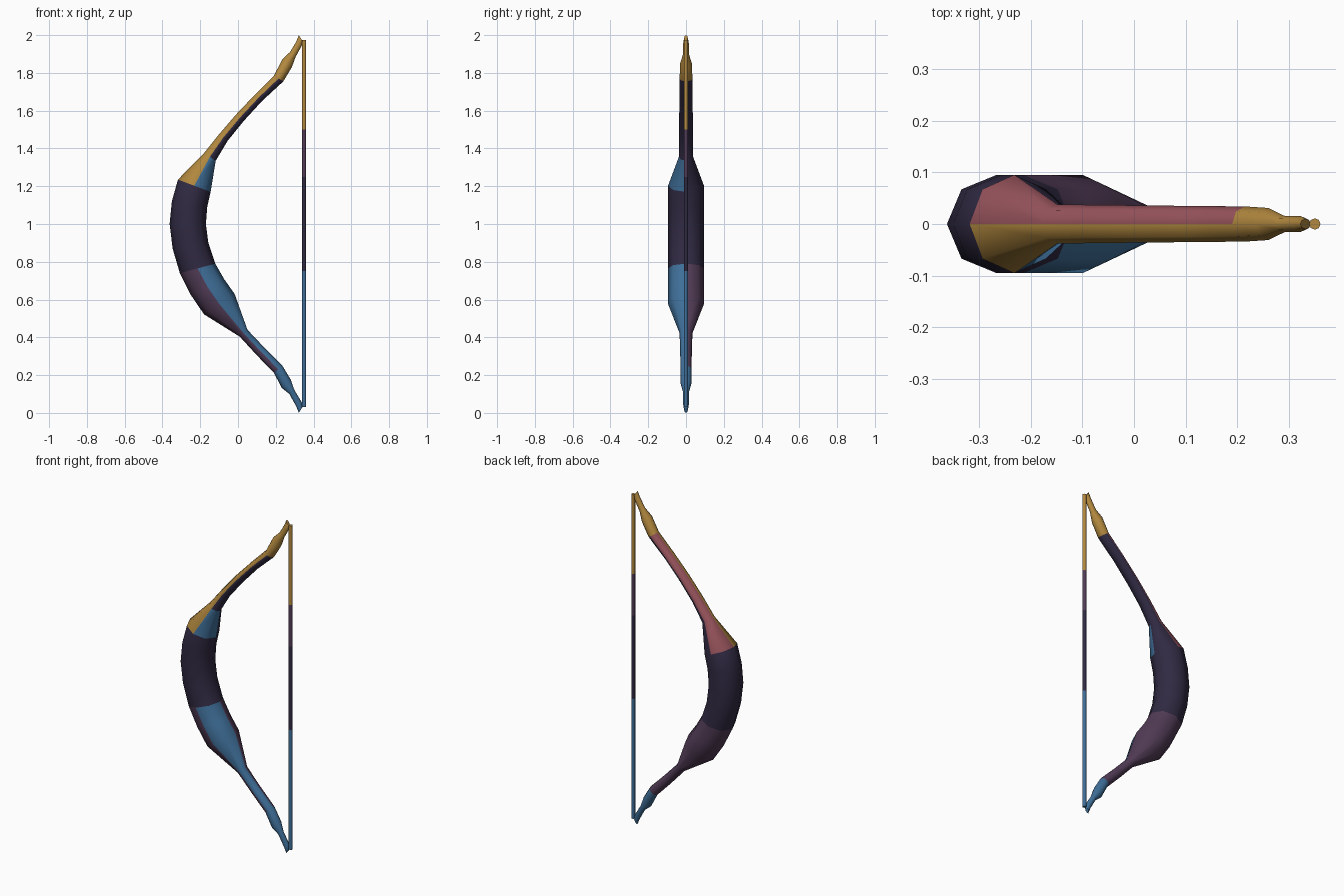
import bpy, bmesh, math
from mathutils import Vector

if "Cube" in bpy.data.objects:
    bpy.data.objects.remove(bpy.data.objects["Cube"])

# Shared palette
def material(name, rgb):
    m = bpy.data.materials.new(name)
    m.diffuse_color = (*rgb, 1)
    m.use_nodes = True
    m.node_tree.nodes["Principled BSDF"].inputs["Base Color"].default_value = m.diffuse_color
    return m

GOLD, RED, DARK, PLUM, BLUE = range(5)
palette = [material("gold", (0.45, 0.25, 0.05)), material("red", (0.32, 0.09, 0.11)),
           material("dark_purple", (0.03, 0.023, 0.055)), material("plum", (0.085, 0.045, 0.095)),
           material("blue", (0.05, 0.16, 0.32))]

SIDES = 8

def sweep(name, sections, colours):
    """Skin octagonal rings; section = outer x,z, inner x,z, half width in y."""
    bm = bmesh.new()
    rings = []
    for ox, oz, ix, iz, w in sections:
        outer, inner = Vector((ox, 0, oz)), Vector((ix, 0, iz))
        mid, half = (outer + inner) / 2, (outer - inner) / 2
        ring = []
        for k in range(SIDES):
            a = math.tau * k / SIDES
            ring.append(bm.verts.new(mid + half * math.cos(a) + Vector((0, w * math.sin(a), 0))))
        rings.append(ring)
    for i, (a, b) in enumerate(zip(rings, rings[1:])):
        for k in range(SIDES):
            n = (k + 1) % SIDES
            f = bm.faces.new((a[k], a[n], b[n], b[k]))
            f.material_index = colours[i][k // 2]
    bm.faces.new(rings[0]).material_index = colours[0][0]
    bm.faces.new(rings[-1]).material_index = colours[-1][0]
    bmesh.ops.recalc_face_normals(bm, faces=bm.faces)
    me = bpy.data.meshes.new(name)
    bm.to_mesh(me)
    bm.free()
    for m in palette:
        me.materials.append(m)
    ob = bpy.data.objects.new(name, me)
    bpy.context.collection.objects.link(ob)
    bpy.ops.object.select_all(action='DESELECT')
    ob.select_set(True)
    bpy.context.view_layer.objects.active = ob
    bpy.ops.object.shade_smooth_by_angle(angle=math.radians(60))
    return ob

# Bow body from top tip to bottom tip
sections = [
    (0.322, 2.000, 0.342, 1.968, 0.010),
    (0.308, 1.965, 0.338, 1.945, 0.015),
    (0.275, 1.910, 0.305, 1.885, 0.016),
    (0.235, 1.872, 0.285, 1.830, 0.031),
    (0.190, 1.785, 0.240, 1.755, 0.034),
    (0.090, 1.685, 0.128, 1.652, 0.035),
    (-0.010, 1.580, 0.030, 1.545, 0.036),
    (-0.100, 1.475, -0.055, 1.440, 0.037),
    (-0.180, 1.375, -0.118, 1.335, 0.038),
    (-0.318, 1.235, -0.145, 1.170, 0.095),
    (-0.350, 1.120, -0.163, 1.090, 0.095),
    (-0.362, 1.000, -0.170, 1.000, 0.095),
    (-0.346, 0.870, -0.157, 0.900, 0.095),
    (-0.308, 0.740, -0.120, 0.790, 0.095),
    (-0.250, 0.625, -0.072, 0.706, 0.095),
    (-0.180, 0.522, -0.018, 0.630, 0.095),
    (0.010, 0.403, 0.050, 0.440, 0.034),
    (0.100, 0.305, 0.140, 0.345, 0.031),
    (0.190, 0.212, 0.235, 0.250, 0.029),
    (0.232, 0.132, 0.280, 0.175, 0.028),
    (0.272, 0.100, 0.298, 0.122, 0.016),
    (0.308, 0.035, 0.338, 0.055, 0.015),
    (0.322, 0.000, 0.342, 0.032, 0.010),
]
# Colours per band: outer back, inner back, inner front, outer front
bow_colours = ([(GOLD,) * 4] * 4 + [(RED, DARK, DARK, GOLD)] * 4
               + [(RED, DARK, BLUE, GOLD)] + [(DARK,) * 4] * 4
               + [(PLUM, PLUM, BLUE, PLUM)] * 3 + [(PLUM, PLUM, BLUE, PLUM)] * 2
               + [(BLUE,) * 4] * 4)
sweep("bow_body", sections, bow_colours)

# Bowstring
X, R = 0.350, 0.011
heights = [1.975, 1.5, 1.25, 0.75, 0.03]
sweep("bowstring", [(X - R, z, X + R, z, R) for z in heights],
      [(GOLD,) * 4, (PLUM,) * 4, (DARK,) * 4, (BLUE,) * 4])
